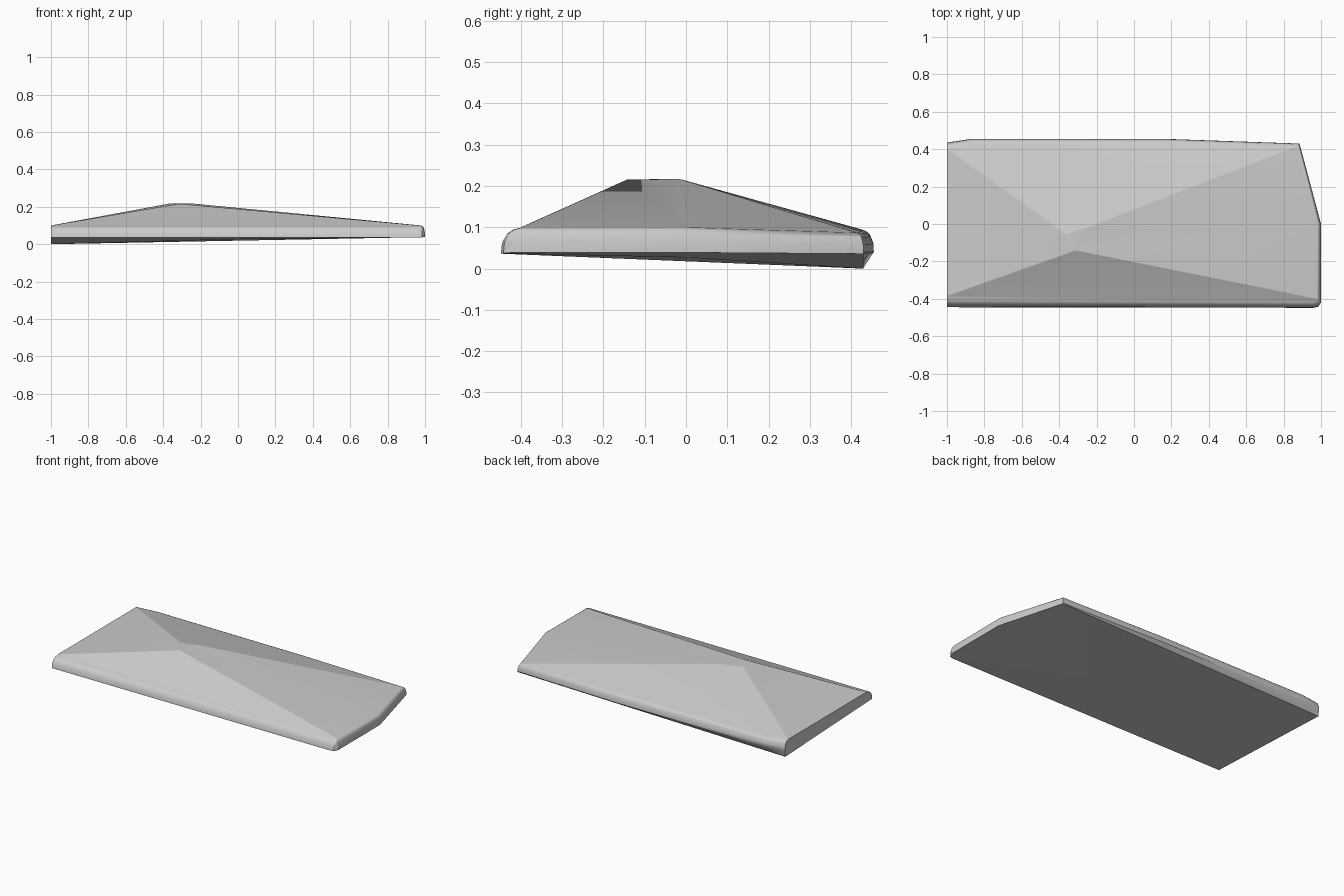
import bpy
import bmesh
from mathutils import Vector

if "Cube" in bpy.data.objects:
    bpy.data.objects.remove(bpy.data.objects["Cube"], do_unlink=True)

mat = bpy.data.materials.new("plain grey")
mat.use_nodes = True
colour = (0.6, 0.6, 0.6, 1)
mat.diffuse_color = colour
mat.node_tree.nodes["Principled BSDF"].inputs["Base Color"].default_value = colour

# Outline corners: x, y, rim height, inward x, inward y, shoulder height
outline = [
    (-1, -.445, .037, 0, .06, .1),
    (.96, -.448, .038, 0, .05, .1),
    (.985, -.442, .038, -.01, .045, .1),
    (1, -.42, .04, -.025, .02, .1),
    (1, 0, .04, -.02, 0, .1),
    (.885, .43, .04, -.015, -.015, .087),
    (.17, .455, .04, 0, -.03, .09),
    (-.87, .455, .04, 0, -.03, .095),
    (-1, .435, .04, 0, -.035, .1),
]
# Rounded rim: share of the inward move, share of the rise
rim_profile = [(0, 0), (.05, .4), (.3, .75), (.55, .9), (1, 1)]

bm = bmesh.new()


def ring(inward, rise):
    return [bm.verts.new((x + dx * inward, y + dy * inward, z + (top - z) * rise))
            for x, y, z, dx, dy, top in outline]


# Underside edge, dropping towards the back left corner
rings = [[]]
for x, y, z, *_ in outline:
    if y > .1:
        rings[0].append(bm.verts.new((x, min(y, .43), .019 * (x + 1))))
    else:
        rings[0].append(bm.verts.new((x, y, z - .001)))
rings += [ring(*step) for step in rim_profile]

# Rim walls; the end at x = -1 is closed by one flat face
n = len(outline)
for low, high in zip(rings, rings[1:]):
    for i in range(n - 1):
        bm.faces.new((low[i], low[i + 1], high[i + 1], high[i]))
bm.faces.new([r[-1] for r in rings] + [r[0] for r in reversed(rings)])

# Underside fan
middle = bm.verts.new((0, 0, .027))
for i in range(n):
    bm.faces.new((rings[0][(i + 1) % n], rings[0][i], middle))

# Hipped top rising to a small triangular summit
p, q, r = [bm.verts.new(co) for co in
           ((-.31, -.14, .217), (-.24, -.015, .217), (-.37, -.05, .217))]
s = rings[-1]
for face in ((s[0], s[1], p), (s[1], s[2], p), (s[2], s[3], p),
             (s[3], s[4], q, p), (s[4], s[5], q), (s[5], s[6], q),
             (s[6], s[7], r, q), (s[7], s[8], r), (s[8], s[0], p, r), (p, q, r)):
    bm.faces.new(face)
bmesh.ops.recalc_face_normals(bm, faces=bm.faces)

# Soften the hips
hips = [e for a, b in ((p, s[0]), (p, s[2]), (q, s[5]), (r, s[8]))
        for e in a.link_edges if e.other_vert(a) == b]
bmesh.ops.bevel(bm, geom=hips, offset=.012, segments=2, profile=.5,
                affect='EDGES', clamp_overlap=True)

mesh = bpy.data.meshes.new("hipped_slab")
bm.to_mesh(mesh)
bm.free()
slab = bpy.data.objects.new("hipped_slab", mesh)
bpy.context.collection.objects.link(slab)
mesh.materials.append(mat)

# Smooth shading with sharp lower edges
bpy.context.view_layer.objects.active = slab
slab.select_set(True)
bpy.ops.object.shade_smooth_by_angle(angle=.6)
weighted = slab.modifiers.new("even_shading", 'WEIGHTED_NORMAL')
weighted.keep_sharp = True
